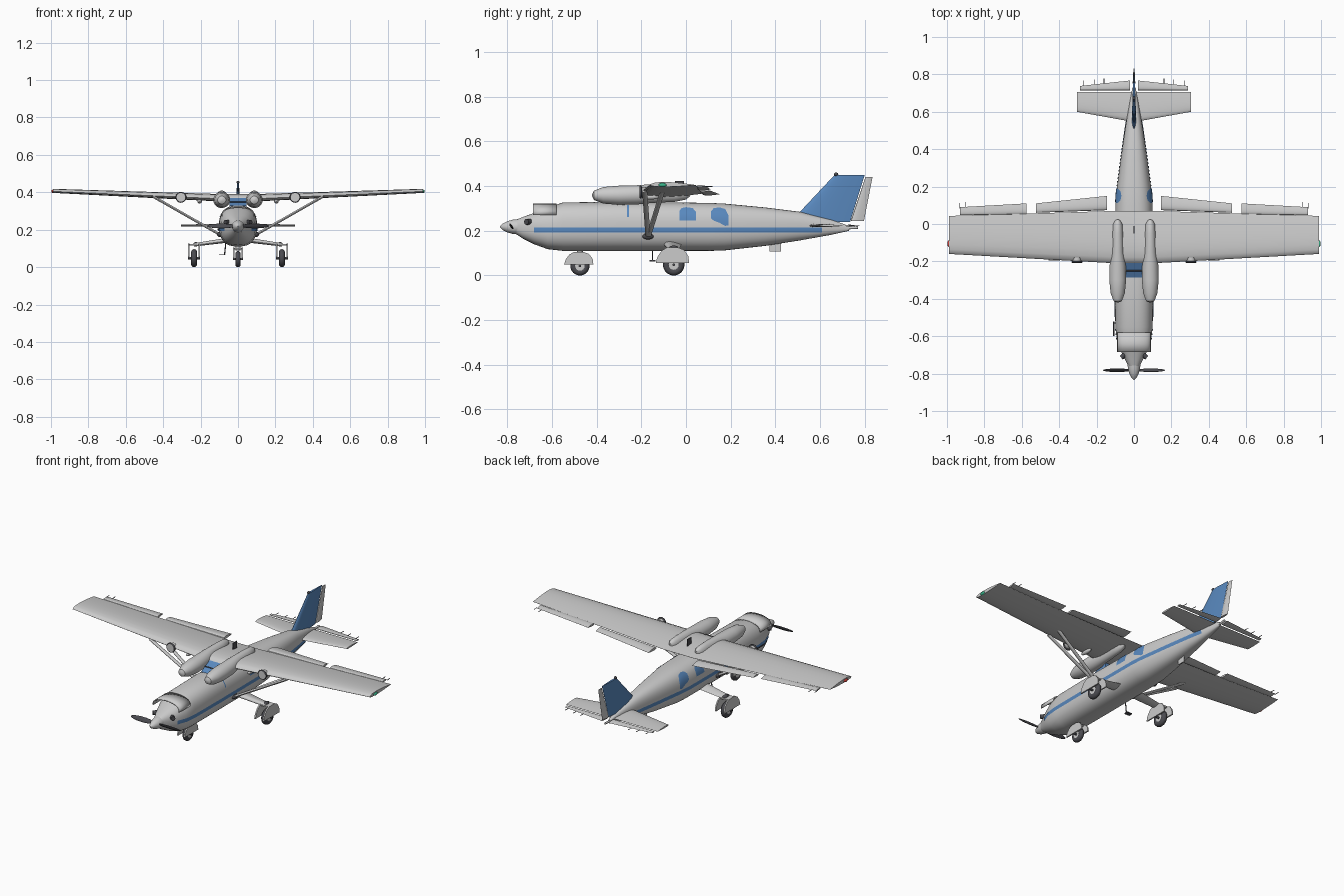
import bpy, bmesh
from math import pi, sin, cos, sqrt, copysign
from mathutils import Vector

if "Cube" in bpy.data.objects:
    bpy.data.objects.remove(bpy.data.objects["Cube"])


def material(name, r, g, b):
    m = bpy.data.materials.new(name)
    m.diffuse_color = (r, g, b, 1)
    m.use_nodes = True
    m.node_tree.nodes["Principled BSDF"].inputs["Base Color"].default_value = m.diffuse_color
    return m


BLUE = material("blue", 0.10, 0.25, 0.52)
DARK = material("dark", 0.07, 0.07, 0.08)
RED = material("red", 0.6, 0.05, 0.04)
GREEN = material("green", 0.04, 0.45, 0.25)
WHITE = material("white", 0.9, 0.9, 0.9)


def finish(ob, mat=None, angle=35):
    if mat:
        ob.data.materials.append(mat)
    bpy.ops.object.select_all(action='DESELECT')
    ob.select_set(True)
    bpy.context.view_layer.objects.active = ob
    bpy.ops.object.shade_smooth_by_angle(angle=angle * pi / 180)
    return ob


def skin(name, rings, mat=None, closed=True, caps=True):
    """Join a row of equal-length point rings into one surface."""
    bm = bmesh.new()
    vs = [[bm.verts.new(p) for p in ring] for ring in rings]
    n = len(rings[0])
    for a, b in zip(vs, vs[1:]):
        for i in range(n if closed else n - 1):
            j = (i + 1) % n
            bm.faces.new((a[i], a[j], b[j], b[i]))
    if caps:
        bm.faces.new(vs[0])
        bm.faces.new(vs[-1])
    bmesh.ops.recalc_face_normals(bm, faces=bm.faces)
    me = bpy.data.meshes.new(name)
    bm.to_mesh(me)
    bm.free()
    ob = bpy.data.objects.new(name, me)
    bpy.context.collection.objects.link(ob)
    return finish(ob, mat)


def body(name, stations, x=0, power=2.0, n=32, mat=None):
    """Stations are (y, half width, bottom z, top z)."""
    rings = []
    for y, w, zb, zt in stations:
        ring = []
        for i in range(n):
            c, s = cos(2 * pi * i / n), sin(2 * pi * i / n)
            ring.append((x + w * copysign(abs(c) ** (2 / power), c), y,
                         (zb + zt) / 2 + (zt - zb) / 2 * copysign(abs(s) ** (2 / power), s)))
        rings.append(ring)
    return skin(name, rings, mat)


def foil(name, sections, side=1, vertical=False, mat=None):
    """Sections are (span, leading y, trailing y, offset, thickness)."""
    rings = []
    for span, le, te, off, t in sections:
        us = [(1 - cos(pi * i / 9)) / 2 for i in range(10)]
        h = [5 * t * (.2969 * sqrt(u) - .126 * u - .3516 * u**2 + .2843 * u**3 - .1015 * u**4) for u in us]
        up, low = (1, 1) if vertical else (1.25, .75)
        pts = [(le + (te - le) * u, off + up * k) for u, k in zip(us, h)]
        pts += [(le + (te - le) * u, off - low * k) for u, k in zip(us[:0:-1], h[:0:-1])]
        rings.append([(o, y, span) if vertical else (side * span, y, o) for y, o in pts])
    return skin(name, rings, mat)


def tube(name, p, q, r, mat=None, flat=1, n=16):
    """Rod between two points; flat > 1 widens it along y."""
    p, q = Vector(p), Vector(q)
    d = (q - p).normalized()
    u = d.cross((0, 1, 0))
    u = u.normalized() if u.length > .1 else Vector((1, 0, 0))
    v = d.cross(u)
    ring = [u * r * cos(2 * pi * i / n) + v * r * flat * sin(2 * pi * i / n) for i in range(n)]
    return skin(name, [[p + o for o in ring], [q + o for o in ring]], mat)


def box(name, c, size, mat=None):
    bpy.ops.mesh.primitive_cube_add(size=1, location=c)
    ob = bpy.context.object
    ob.name, ob.scale = name, size
    return finish(ob, mat)


def ball(name, c, size, mat=None, rot=(0, 0, 0)):
    bpy.ops.mesh.primitive_uv_sphere_add(segments=20, ring_count=12, location=c, rotation=rot)
    ob = bpy.context.object
    ob.name, ob.scale = name, size
    return finish(ob, mat)


def torus(name, c, major, minor, rot, mat=None):
    bpy.ops.mesh.primitive_torus_add(location=c, rotation=rot, major_radius=major, minor_radius=minor,
                                     major_segments=32, minor_segments=12)
    bpy.context.object.name = name
    return finish(bpy.context.object, mat)


# Fuselage
FUS = [(-.76, .03, .185, .25), (-.73, .045, .165, .262), (-.68, .07, .14, .28), (-.62, .092, .118, .305),
       (-.55, .1, .11, .327), (-.3, .102, .11, .33), (.1, .1, .11, .325), (.17, .095, .112, .322),
       (.35, .071, .132, .305), (.51, .048, .157, .285), (.65, .024, .182, .25), (.73, .008, .2, .222)]
POWER = 2.5
body("fuselage", FUS, power=POWER, n=48)
tube("tail_cone", (0, .72, .212), (0, .77, .215), .006)


def surface_x(y, z):
    for a, b in zip(FUS, FUS[1:]):
        if a[0] <= y <= b[0]:
            k = (y - a[0]) / (b[0] - a[0])
            w, zb, zt = [a[i] + k * (b[i] - a[i]) for i in (1, 2, 3)]
            t = min(1, abs(z - (zb + zt) / 2) / ((zt - zb) / 2))
            return w * (1 - t ** POWER) ** (1 / POWER)


def patch(name, columns, side, mat):
    """Panel laid on the fuselage side; columns are (y, low z, high z)."""
    rings = [[(side * (surface_x(y, a + (b - a) * i / 6) + .0025), y, a + (b - a) * i / 6)
              for i in range(7)] for y, a, b in columns]
    return skin(name, rings, mat, closed=False, caps=False)


# Engine hood scoop
arch = [(.09 * cos(pi * i / 16), .272 + .05 * sin(pi * i / 16) ** .7) for i in range(17)]
hood = skin("engine_hood", [[(x, y, z) for x, z in arch] for y in (-.685, -.64, -.58)], closed=False, caps=False)
hood.modifiers.new("thickness", 'SOLIDIFY').thickness = .006

# Spinner and propeller
body("spinner", [(y, r, .218 - r, .218 + r) for y, r in
     ((-.833, .002), (-.822, .014), (-.8, .025), (-.775, .032), (-.755, .034))], n=24)
for s in (1, -1):
    ball("propeller_blade", (s * .09, -.782, .22), (.077, .005, .015), DARK, (s * .6, 0, 0))

# Windshield
skin("windshield", [[(x, -.285, .322), (x, -.285, .33), (x, -.19, .378), (x, -.19, .322)] for x in (-.045, .045)], BLUE)
tube("windshield_frame", (-.046, -.25, .349), (.046, -.25, .349), .003, DARK, n=8)

# Wing
foil("wing", [(-.99, -.16, .043, .405, .022), (-.1, -.21, .07, .366, .04),
              (.1, -.21, .07, .366, .04), (.99, -.16, .043, .405, .022)])

# Fin and rudder
foil("fin", [(.24, .468, .735, 0, .024), (.45, .665, .8, 0, .012)], vertical=True, mat=BLUE)
foil("rudder", [(.245, .738, .797, 0, .014), (.44, .803, .835, 0, .008)], vertical=True)
ball("fin_beacon", (0, .672, .453), (.008, .01, .008), DARK)
foil("stabilizer", [(-.305, .6, .705, .222, .01), (0, .545, .705, .222, .016), (.305, .6, .705, .222, .01)])


# Wheel with two side plates of the fairing
def wheel(prefix, x, y, r, half, length, z0, z1):
    torus(prefix + "_tire", (x, y, r), r * .66, r * .34, (0, pi / 2, 0), DARK)
    tube(prefix + "_hub", (x - .013, y, r), (x + .013, y, r), r * .5)
    tube(prefix + "_axle", (x - half, y, r), (x + half, y, r), .006, DARK)
    shape = [(-1.05, 0), (-.95, .4), (-.7, .8), (-.4, 1), (.25, 1), (.6, .85), (.85, .45), (.9, 0)]
    for s in (1, -1):
        skin(prefix + "_fairing", [[(x + s * k, y + u * length, z0 + v * (z1 - z0)) for u, v in shape]
                                   for k in (half, half - .008)])
    box(prefix + "_fairing_top", (x, y, z1 - .006), (half * 2, length * .7, .008))


wheel("nose_wheel", 0, -.475, .043, .026, .067, .05, .105)
tube("nose_leg", (0, -.475, .09), (0, -.475, .16), .014)

for s in (1, -1):
    # Stripe, windows
    ys = [-.68] + [f[0] for f in FUS if -.68 < f[0] < .61] + [.61]
    patch("side_stripe", [(y, .193, .215) for y in ys], s, BLUE)
    patch("side_window", [(-.03, .247, .288), (-.02, .246, .302), (.0, .246, .306),
                          (.03, .246, .302), (.044, .247, .285)], s, BLUE)
    patch("rear_window", [(.112, .255, .288), (.125, .245, .302), (.15, .236, .305),
                          (.175, .222, .298), (.19, .225, .27)], s, BLUE)
    patch("door_window_slit", [(-.264, .262, .315), (-.256, .262, .315)], s, BLUE)

    # Flaps, ailerons, elevators
    foil("flap", [(.145, .074, .15, .364, .016), (.525, .06, .11, .379, .012)], s)
    foil("aileron", [(.575, .052, .11, .385, .012), (.93, .047, .09, .4, .009)], s)
    foil("elevator", [(.022, .715, .767, .222, .009), (.29, .715, .738, .222, .007)], s)
    for x, y, z in ((.16, .75, .222), (.21, .745, .222), (.268, .738, .222), (.935, .083, .4), (.9, .09, .398)):
        tube("static_wick", (s * x, y, z), (s * x, y + .028, z), .0018, DARK, n=6)

    # Pods over the wing
    body("wing_pod", [(-.42, .004, .353, .365), (-.412, .022, .338, .38), (-.37, .038, .322, .396),
                      (-.3, .045, .316, .402), (-.22, .043, .318, .404), (-.15, .033, .325, .409),
                      (-.05, .03, .33, .409), (0, .025, .34, .406), (.018, .014, .355, .398),
                      (.025, .004, .37, .388)], x=s * .087)

    # Wing lights and small under-wing pods
    torus("landing_light_rim", (s * .305, -.203, .373), .024, .005, (pi / 2, 0, 0), DARK)
    tube("landing_light", (s * .305, -.208, .373), (s * .305, -.18, .373), .023, WHITE, n=24)
    ball("underwing_pod", (s * .205, -.16, .352), (.012, .04, .012))
    ball("tip_light", (s * .99, -.105, .405), (.008, .018, .009), GREEN if s > 0 else RED)

    # Wing struts
    for y in (-.185, -.105):
        tube("wing_strut", (s * .09, -.17, .17), (s * .455, y, .378), .007, flat=1.6)
    ball("strut_root", (s * .098, -.17, .175), (.014, .025, .014), DARK)

    # Main gear
    foil("main_gear_leg", [(.06, -.1, -.02, .14, .026), (.235, -.08, -.03, .117, .018)], s)
    wheel("main_wheel", s * .235, -.055, .048, .032, .077, .055, .125)
    ball("gear_joint", (s * .225, -.055, .122), (.014, .022, .012), DARK)

    # Exhaust stubs
    tube("exhaust_stub", (s * .04, -.69, .24), (s * .068, -.715, .24), .013, DARK)

# Antennas, probe, step
box("roof_antenna", (0, -.03, .4), (.004, .04, .045), DARK)
box("belly_antenna", (0, .4, .128), (.004, .05, .04))
tube("probe_arm", (-.095, -.53, .2), (-.108, -.53, .2), .003, DARK, n=8)
tube("probe", (-.108, -.6, .2), (-.108, -.52, .2), .003, DARK, n=8)
box("step_plate", (-.085, -.15, .066), (.035, .025, .005), DARK)
tube("step_post", (-.072, -.15, .066), (-.065, -.15, .13), .003, DARK, n=8)
